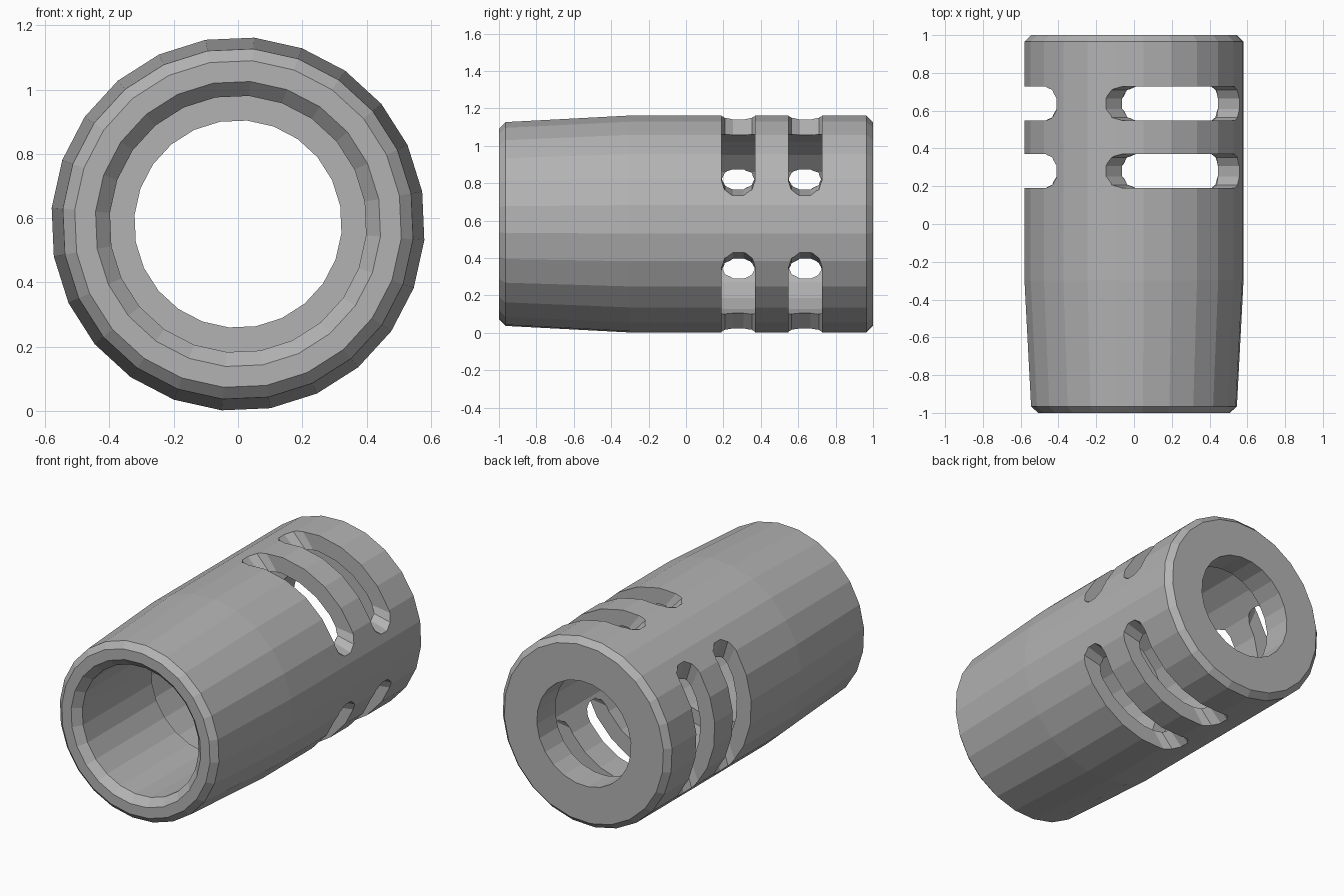
import bpy, bmesh, math
from math import sin, cos, radians

cube = bpy.data.objects.get("Cube")
if cube:
    bpy.data.objects.remove(cube, do_unlink=True)

AXIS_Z = 0.582
SIDES = 24

steel = bpy.data.materials.new("grey_steel")
steel.use_nodes = True
GREY = (0.45, 0.45, 0.45, 1)
steel.diffuse_color = GREY
steel.node_tree.nodes["Principled BSDF"].inputs["Base Color"].default_value = GREY


def polar(r, a, y):
    return (r * cos(a), y, AXIS_Z + r * sin(a))


def make_object(name, bm):
    bmesh.ops.recalc_face_normals(bm, faces=bm.faces)
    mesh = bpy.data.meshes.new(name)
    bm.to_mesh(mesh)
    bm.free()
    mesh.materials.append(steel)
    obj = bpy.data.objects.new(name, mesh)
    bpy.context.collection.objects.link(obj)
    return obj


def lathe(name, profile):
    """Revolve a closed (radius, y) profile around the long axis."""
    bm = bmesh.new()
    rings = []
    for i in range(SIDES):
        a = radians(85) + math.tau * i / SIDES
        rings.append([bm.verts.new(polar(r, a, y)) for r, y in profile])
    n = len(profile)
    for i in range(SIDES):
        p, q = rings[i], rings[(i + 1) % SIDES]
        for j in range(n):
            k = (j + 1) % n
            bm.faces.new((p[j], q[j], q[k], p[k]))
    return make_object(name, bm)


def add_slot(bm, centre, y):
    """Arc-shaped cutter with rounded ends that narrows towards the axis."""
    width, tip = 0.09, radians(8.9)
    ends = [(width * cos(radians(t)), tip * (0.951 - sin(radians(t)))) for t in (72, 36, 0)]
    columns = [(h, -1, off) for h, off in ends]
    columns += [(width, s, ends[-1][1]) for s in (-0.6, -0.2, 0.2, 0.6)]
    columns += [(h, 1, off) for h, off in reversed(ends)]
    loops = []
    for h, s, off in columns:
        loop = []
        for r, sides in ((0.43, (-1, 1)), (0.64, (1, -1))):
            half = radians(43.5) - (0.58 - r) * 1.35
            a = centre + s * (half - off)
            loop += [bm.verts.new(polar(r, a, y + d * h)) for d in sides]
        loops.append(loop)
    for p, q in zip(loops, loops[1:]):
        for j in range(4):
            k = (j + 1) % 4
            bm.faces.new((p[j], q[j], q[k], p[k]))
    bm.faces.new(loops[0])
    bm.faces.new(loops[-1])


# Tapered sleeve with chamfered rims, stepped bore and inner chamber
sleeve = lathe("slotted_sleeve", [
    (0.445, -1.0), (0.51, -1.0), (0.547, -0.965), (0.582, -0.3),
    (0.582, 0.965), (0.547, 1.0), (0.323, 1.0), (0.323, 0.82),
    (0.483, 0.82), (0.483, -0.28), (0.40, -0.28), (0.40, -0.955)])

# Two rows of three vent slots
bm = bmesh.new()
for y in (0.28, 0.637):
    for degrees in (60, 180, 300):
        add_slot(bm, radians(degrees), y)
cutter = make_object("slot_cutter", bm)
cutter.hide_render = True

cut = sleeve.modifiers.new("vent_slots", "BOOLEAN")
cut.operation = "DIFFERENCE"
cut.solver = "EXACT"
cut.object = cutter
bpy.context.view_layer.update()
graph = bpy.context.evaluated_depsgraph_get()
result = bpy.data.meshes.new_from_object(sleeve.evaluated_get(graph))
sleeve.modifiers.clear()
sleeve.data = result
bpy.data.objects.remove(cutter, do_unlink=True)
